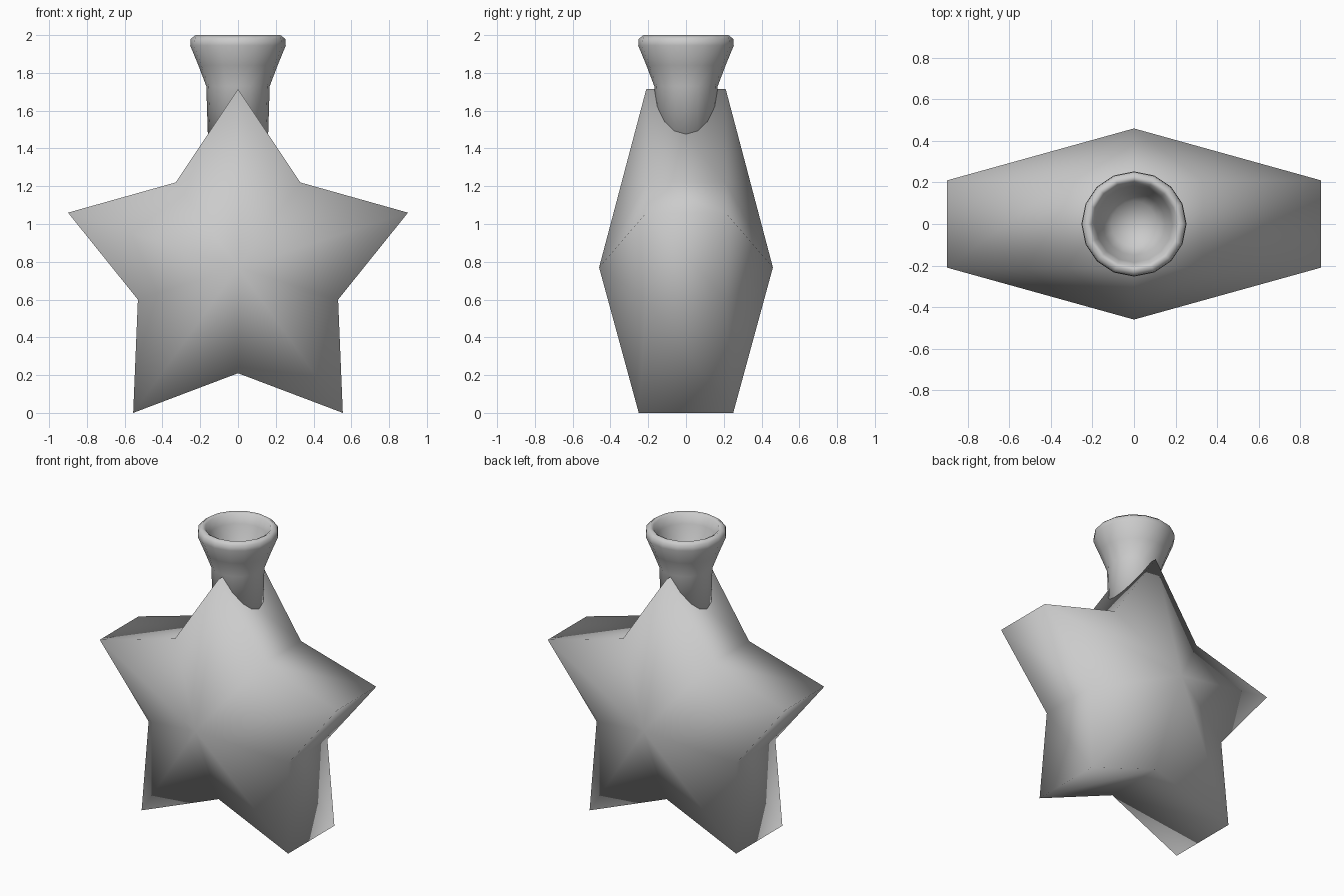
import bpy, bmesh, math

if "Cube" in bpy.data.objects:
    bpy.data.objects.remove(bpy.data.objects["Cube"])


def add_object(name, bm):
    bmesh.ops.recalc_face_normals(bm, faces=bm.faces)
    for f in bm.faces:
        f.smooth = True
    me = bpy.data.meshes.new(name)
    bm.to_mesh(me)
    bm.free()
    ob = bpy.data.objects.new(name, me)
    bpy.context.collection.objects.link(ob)
    return ob


# Star body: right half outline (x, z, half depth), mirrored to the left
half = [(0, 1.715, 0.21), (0.33, 1.22, 0.21), (0.9, 1.06, 0.21),
        (0.53, 0.6, 0.21), (0.555, 0, 0.25), (0, 0.21, 0.21)]
outline = half + [(-x, z, d) for x, z, d in reversed(half[1:-1])]
bm = bmesh.new()
rims = []
for side in (-1, 1):
    rim = [bm.verts.new((x, side * d, z)) for x, z, d in outline]
    apex = bm.verts.new((0, side * 0.46, 0.77))
    for i in range(len(rim)):
        bm.faces.new((rim[i - 1], rim[i], apex))
    rims.append(rim)
front, back = rims
for i in range(len(front)):
    bm.faces.new((front[i - 1], front[i], back[i], back[i - 1]))
add_object("star_body", bm)

# Flared neck with rolled lip and hollow mouth: profile of (radius, z)
profile = [(0, 1.42), (0.158, 1.42), (0.168, 1.73), (0.21, 1.84), (0.253, 1.945),
           (0.25, 1.98), (0.225, 2.0), (0.205, 1.99), (0.185, 1.93),
           (0.15, 1.83), (0.11, 1.76), (0, 1.73)]
SEG = 16
bm = bmesh.new()
rings = []
for r, z in profile:
    if r == 0:
        rings.append([bm.verts.new((0, 0, z))] * SEG)
    else:
        rings.append([bm.verts.new((r * math.cos(2 * math.pi * i / SEG),
                                    r * math.sin(2 * math.pi * i / SEG), z))
                      for i in range(SEG)])
for a, b in zip(rings, rings[1:]):
    for i in range(SEG):
        bm.faces.new(dict.fromkeys((a[i - 1], a[i], b[i], b[i - 1])))
add_object("bottle_neck", bm)
